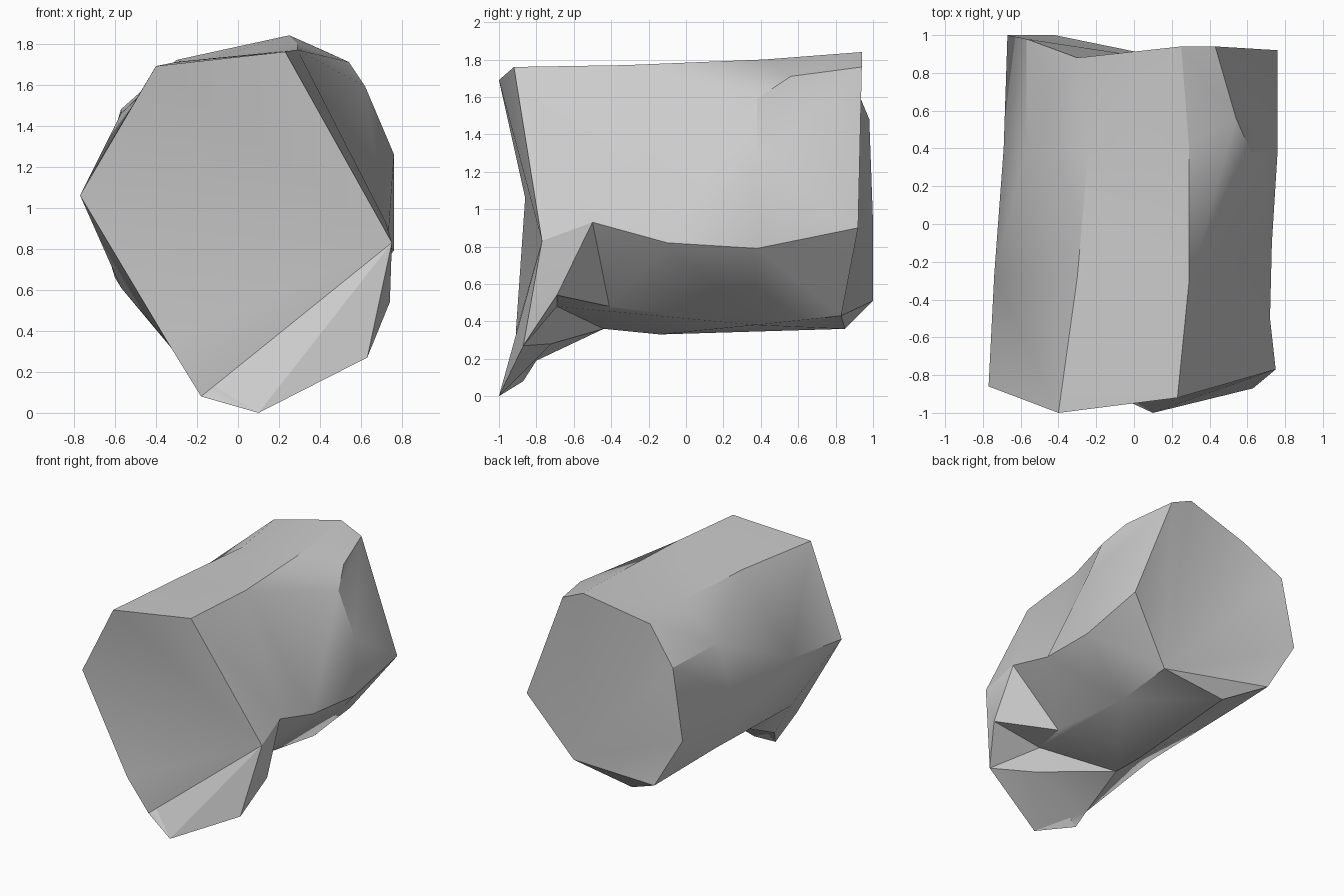
import bpy
import bmesh
import math
from mathutils import Vector

default_cube = bpy.data.objects.get("Cube")
if default_cube:
    bpy.data.objects.remove(default_cube, do_unlink=True)

# Cross-sections of the boulder.
# Each one starts at the top left edge and runs down the left side and round.
front_rim = [(.23, -.92, 1.76), (.75, -.77, .83), (.63, -.87, .27), (.1, -1, 0),
             (-.18, -.87, .08), (-.34, -.91, .34), (-.77, -.86, 1.06), (-.4, -1, 1.69)]
neck = [(.29, -.32, 1.77), (.72, -.5, .93), (.74, -.69, .54), (.31, -.69, .48),
        (.34, -.72, .28), (-.22, -.8, .19), (-.57, -.5, .61), (-.74, -.27, 1.12),
        (-.3, -.28, 1.71)]
# The waist shares its upper and right corners with the neck
waist = [neck[0], (.73, -.1, .82), (.37, -.41, .48), neck[3],
         (-.2, -.44, .36), (-.17, -.14, .33)] + neck[6:]
back_rim = [(.25, .94, 1.84), (.43, .94, 1.76), (.76, .92, .9), (.41, .83, .43),
            (-.12, .85, .36), (-.42, 1, .51), (-.67, 1, .93), (-.57, .98, 1.48),
            (-.3, .88, 1.72)]
# The shoulder shares its bottom corner with the back rim
shoulder = [(.29, .42, 1.8), (.54, .56, 1.71), (.62, .38, 1.59), (.76, .38, 1.26),
            (.76, .38, .79), (.41, .37, .38), back_rim[4], (-.6, .48, .66),
            (-.69, .4, 1.08), (-.57, .4, 1.46), (-.24, .4, 1.7)]


def make_material(name, colour):
    """Plain flat material, the same in the viewport and in a render."""
    material = bpy.data.materials.new(name)
    material.use_nodes = True
    material.diffuse_color = colour
    shader = next(node for node in material.node_tree.nodes
                  if node.type == "BSDF_PRINCIPLED")
    shader.inputs["Base Color"].default_value = colour
    shader.inputs["Roughness"].default_value = .9
    return material


def bridge(bm, ring_a, ring_b):
    """Join two closed rings with triangles, taking the shorter diagonal."""
    count_a, count_b = len(ring_a), len(ring_b)
    a = b = 0
    while a < count_a or b < count_b:
        here_a, here_b = ring_a[a % count_a], ring_b[b % count_b]
        next_a, next_b = ring_a[(a + 1) % count_a], ring_b[(b + 1) % count_b]
        step_a = (next_a.co - here_b.co).length
        step_b = (next_b.co - here_a.co).length
        if b == count_b or (a < count_a and step_a < step_b):
            bm.faces.new((here_a, here_b, next_a))
            a += 1
        else:
            bm.faces.new((here_a, here_b, next_b))
            b += 1


def fan_cap(bm, ring, corner):
    """Close an end with triangles that spread from one corner."""
    ordered = ring[corner:] + ring[:corner]
    for first, second in zip(ordered[1:], ordered[2:]):
        bm.faces.new((ordered[0], first, second))


# Boulder body: lofted sections with fanned ends, shared corners welded
bm = bmesh.new()
rings = [[bm.verts.new(Vector(point)) for point in section]
         for section in (front_rim, neck, waist, shoulder, back_rim)]
for ring_a, ring_b in zip(rings, rings[1:]):
    bridge(bm, ring_a, ring_b)
fan_cap(bm, rings[0], 1)
fan_cap(bm, rings[-1], 3)
bmesh.ops.remove_doubles(bm, verts=bm.verts[:], dist=.001)
bmesh.ops.recalc_face_normals(bm, faces=bm.faces[:])

mesh = bpy.data.meshes.new("boulder")
bm.to_mesh(mesh)
bm.free()
boulder = bpy.data.objects.new("boulder", mesh)
bpy.context.collection.objects.link(boulder)
mesh.materials.append(make_material("stone grey", (.6, .6, .6, 1)))

# Soft facets with crisp main edges
bpy.ops.object.select_all(action="DESELECT")
boulder.select_set(True)
bpy.context.view_layer.objects.active = boulder
bpy.ops.object.shade_smooth_by_angle(angle=math.radians(30))
